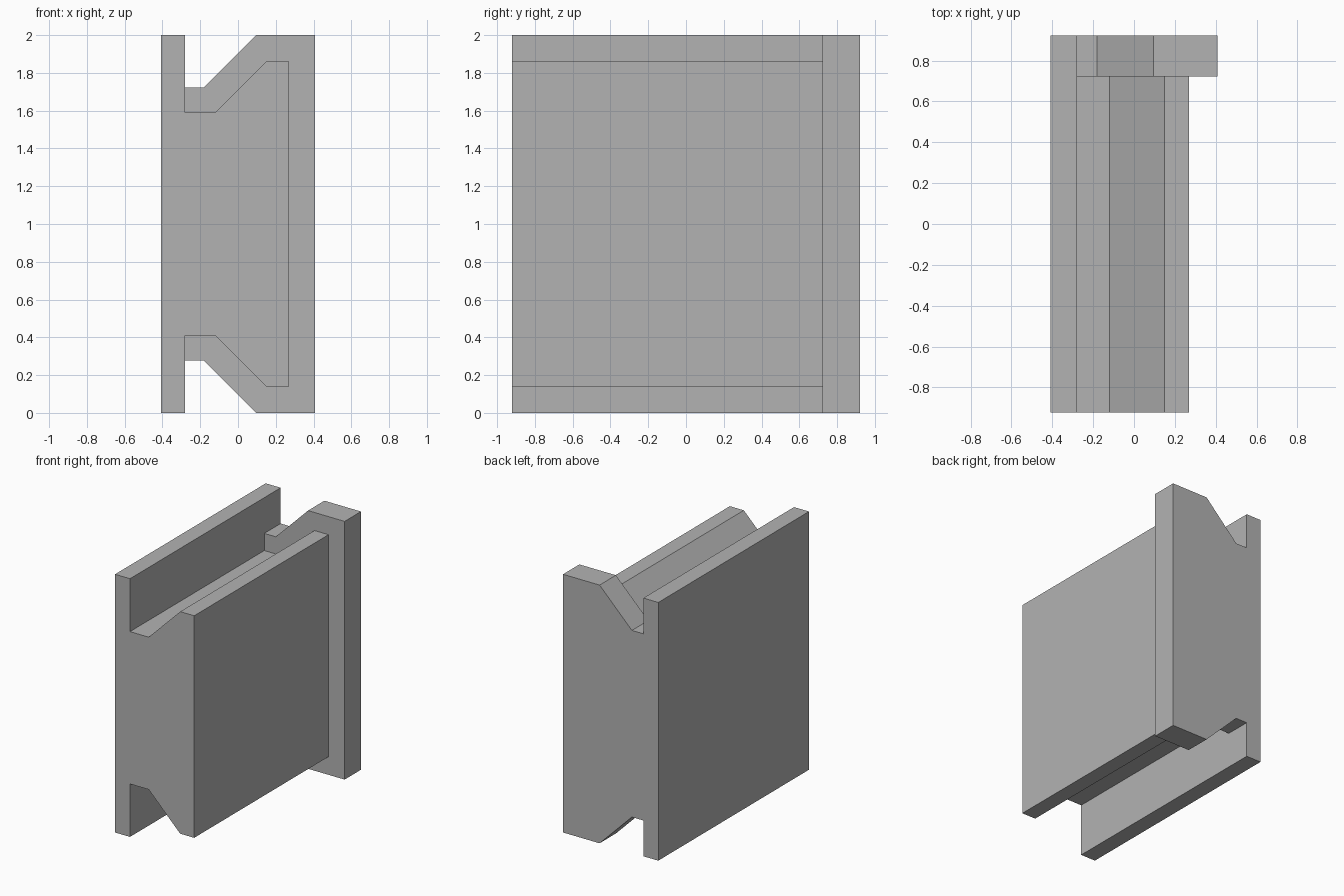
import bpy
import bmesh

cube = bpy.data.objects.get("Cube")
if cube:
    bpy.data.objects.remove(cube, do_unlink=True)

# Plain grey material
GREY = (0.45, 0.45, 0.45, 1.0)
mat = bpy.data.materials.new("plain grey")
mat.use_nodes = True
mat.diffuse_color = GREY
mat.node_tree.nodes["Principled BSDF"].inputs["Base Color"].default_value = GREY

HEIGHT = 2.0
BACK_X, SLOT_X = -0.408, -0.28


def outline(floor_z, floor_x, ridge_x, ridge_z, face_x):
    """Grooved cross-section: the upper half, then its mirror below."""
    upper = [(BACK_X, HEIGHT), (SLOT_X, HEIGHT), (SLOT_X, floor_z),
             (floor_x, floor_z), (ridge_x, ridge_z), (face_x, ridge_z)]
    return upper + [(x, HEIGHT - z) for x, z in reversed(upper)]


body = outline(1.59, -0.12, 0.15, 1.86, 0.27)
flange = outline(1.723, -0.182, 0.095, HEIGHT, 0.408)

# Long body, step out at the shoulder, then the end flange
bm = bmesh.new()
sections = [(body, -0.922), (body, 0.722), (flange, 0.722), (flange, 0.922)]
rings = [[bm.verts.new((x, y, z)) for x, z in pts] for pts, y in sections]
count = len(body)
for a, b in zip(rings, rings[1:]):
    for i in range(count):
        j = (i + 1) % count
        face = bm.faces.new((a[i], a[j], b[j], b[i]))
        if face.calc_area() < 1e-6:
            bm.faces.remove(face)
bm.faces.new(rings[0])
bm.faces.new(rings[-1])
bmesh.ops.remove_doubles(bm, verts=bm.verts, dist=1e-5)
bmesh.ops.recalc_face_normals(bm, faces=bm.faces)

mesh = bpy.data.meshes.new("grooved_block")
bm.to_mesh(mesh)
bm.free()
mesh.materials.append(mat)
block = bpy.data.objects.new("grooved_block", mesh)
bpy.context.collection.objects.link(block)
